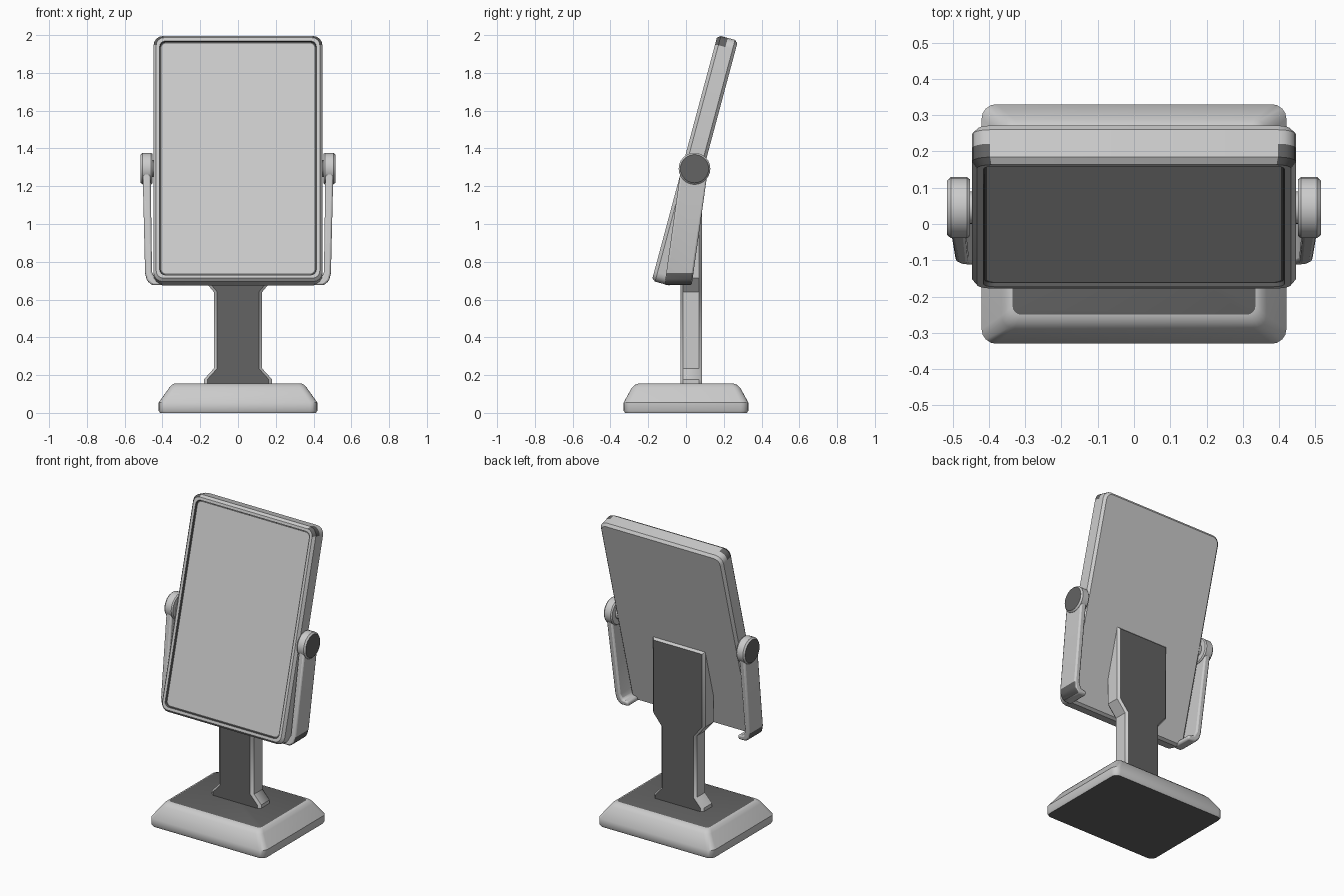
import bpy, bmesh, math
from mathutils import Matrix, Vector

if "Cube" in bpy.data.objects:
    bpy.data.objects.remove(bpy.data.objects["Cube"])


def material(name, v):
    m = bpy.data.materials.new(name)
    m.diffuse_color = (v, v, v, 1)
    m.use_nodes = True
    m.node_tree.nodes["Principled BSDF"].inputs["Base Color"].default_value = m.diffuse_color
    return m


LIGHT, DARK = 0, 1
MATS = [material("light grey", 0.6), material("dark grey", 0.125)]


def loft(name, rings, bands, caps, rule=None, mirror=False, bevel=0):
    """Bridge closed rings of equal length; bands/caps give material indices."""
    bm = bmesh.new()
    loops = [[bm.verts.new(p) for p in r] for r in rings]
    n = len(rings[0])
    for k in range(len(loops) - 1):
        a, b = loops[k], loops[k + 1]
        for i in range(n):
            j = (i + 1) % n
            f = bm.faces.new((a[i], a[j], b[j], b[i]))
            f.material_index = bands[k]
            if rule and rule(f.calc_center_median(), i):
                f.material_index = DARK
    for loop, mat in ((loops[0], caps[0]), (loops[-1], caps[1])):
        bm.faces.new(loop).material_index = mat
    bmesh.ops.recalc_face_normals(bm, faces=bm.faces)
    me = bpy.data.meshes.new(name)
    bm.to_mesh(me)
    bm.free()
    for m in MATS:
        me.materials.append(m)
    ob = bpy.data.objects.new(name, me)
    bpy.context.collection.objects.link(ob)
    if bevel:
        b = ob.modifiers.new("bevel", 'BEVEL')
        b.width, b.segments, b.limit_method = bevel, 2, 'ANGLE'
    if mirror:
        ob.modifiers.new("mirror", 'MIRROR')
    bpy.ops.object.select_all(action='DESELECT')
    ob.select_set(True)
    bpy.context.view_layer.objects.active = ob
    bpy.ops.object.shade_smooth_by_angle(angle=math.radians(35))
    return ob


def rounded(hx, hy, z, r, seg=4):
    pts = []
    for q, (sx, sy) in enumerate(((1, 1), (-1, 1), (-1, -1), (1, -1))):
        for s in range(seg + 1):
            a = math.pi / 2 * (q + s / seg)
            pts.append(Vector((sx * (hx - r) + r * math.cos(a),
                               sy * (hy - r) + r * math.sin(a), z)))
    return pts


# base: sloped slab with dark top and underside
loft("base",
     [rounded(*p) for p in ((0.413, 0.323, 0.0, 0.035), (0.42, 0.33, 0.012, 0.04),
                            (0.42, 0.33, 0.055, 0.04), (0.365, 0.288, 0.132, 0.035),
                            (0.352, 0.272, 0.148, 0.03), (0.335, 0.25, 0.156, 0.025))],
     [LIGHT] * 5, (DARK, DARK))

# stem: flared foot, narrow neck, wide upper plate, dark flat faces
HALF = [(0.18, 0.14), (0.18, 0.178), (0.128, 0.235), (0.128, 0.64),
        (0.19, 0.715), (0.19, 1.21)]


def stem_ring(y, d):
    side = [(x - d, z - (d if z > 1 else 0)) for x, z in HALF]
    return [(x, y, z) for x, z in side] + [(-x, y, z) for x, z in reversed(side)]


loft("stem",
     [stem_ring(-0.03, 0.018), stem_ring(-0.015, 0), stem_ring(0.07, 0),
      stem_ring(0.085, 0.014)],
     [LIGHT] * 3, (DARK, DARK))

# mirror panel: rounded frame, dark groove, recessed glass, dark top front corners
panel = loft("mirror_panel",
             [rounded(*p) for p in ((0.432, 0.658, -0.056, 0.04), (0.447, 0.673, -0.04, 0.05),
                                    (0.447, 0.673, 0.0, 0.05), (0.447, 0.673, 0.038, 0.05),
                                    (0.433, 0.659, 0.056, 0.04), (0.415, 0.641, 0.056, 0.03),
                                    (0.412, 0.638, 0.045, 0.03), (0.405, 0.631, 0.045, 0.025))],
             [LIGHT] * 5 + [DARK, DARK], (LIGHT, LIGHT),
             rule=lambda c, i: abs(c.x) > 0.38 and c.y > 0.58 and 0 < c.z < 0.05)
panel.data.transform(Matrix.Translation((0, 0.047, 1.335)) @ Matrix.Rotation(math.radians(75), 4, 'X'))

# yoke arms: slanted strips hooked under the lower corners of the panel
ARM = [(0.463, 1.29), (0.505, 1.29), (0.492, 0.74), (0.482, 0.70), (0.455, 0.676),
       (0.40, 0.676), (0.40, 0.705), (0.44, 0.712), (0.455, 0.745)]


def arm_ring(off):
    return [(x, 0.045 + off + (z - 1.295) * 0.14, z) for x, z in ARM]


loft("yoke_arms", [arm_ring(-0.072), arm_ring(0.072)], [LIGHT], (LIGHT, LIGHT),
     rule=lambda c, i: i in (2, 3), mirror=True, bevel=0.01)


# pivot knobs: short discs with dark outer faces
def knob_ring(x, r, n=24):
    return [(x, 0.045 + r * math.cos(2 * math.pi * i / n),
             1.293 + r * math.sin(2 * math.pi * i / n)) for i in range(n)]


loft("pivot_knobs",
     [knob_ring(0.435, 0.045), knob_ring(0.452, 0.045), knob_ring(0.452, 0.078),
      knob_ring(0.46, 0.084), knob_ring(0.505, 0.084), knob_ring(0.515, 0.075)],
     [LIGHT] * 5, (LIGHT, DARK), mirror=True)
